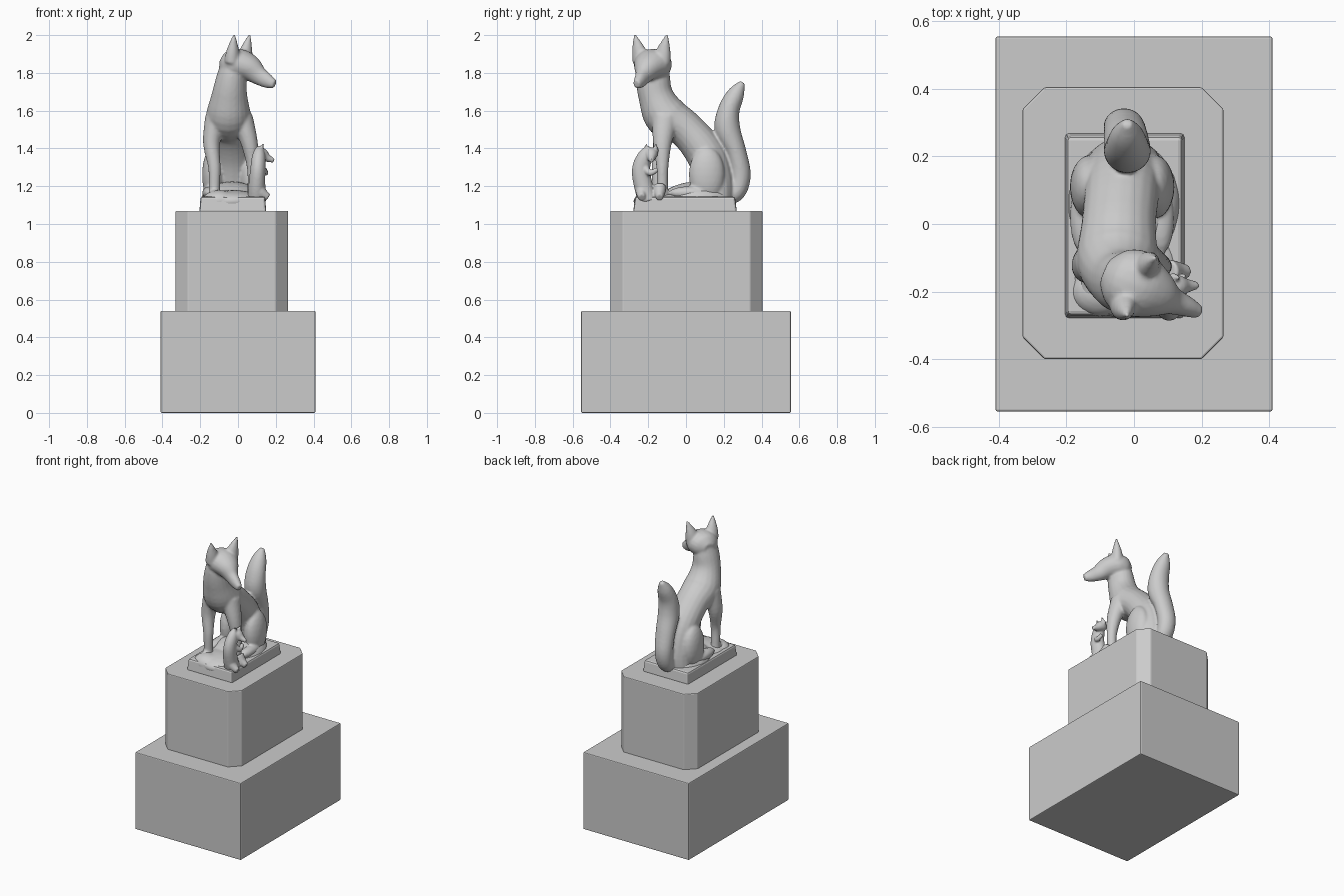
import bpy, bmesh, math
from mathutils import Vector

if "Cube" in bpy.data.objects:
    bpy.data.objects.remove(bpy.data.objects["Cube"])


def block(name, x0, x1, y0, y1, z0, z1, chamfer=0.0, edge=0.006, taper=0.0):
    """Box with optional chamfered upright corners, tapered top and softened edges."""
    bm = bmesh.new()
    bmesh.ops.create_cube(bm, size=1)
    for v in bm.verts:
        k = 1 - taper if v.co.z > 0 else 1
        v.co = ((x0 + x1) / 2 + v.co.x * k * (x1 - x0),
                (y0 + y1) / 2 + v.co.y * k * (y1 - y0),
                (z0 + z1) / 2 + v.co.z * (z1 - z0))
    if chamfer:
        upright = [e for e in bm.edges if abs(e.verts[0].co.z - e.verts[1].co.z) > 0.1]
        bmesh.ops.bevel(bm, geom=upright, offset=chamfer, segments=1, affect='EDGES')
    return finish(bm, name, edge)


def finish(bm, name, edge=0):
    bmesh.ops.recalc_face_normals(bm, faces=bm.faces[:])
    me = bpy.data.meshes.new(name)
    bm.to_mesh(me)
    bm.free()
    ob = bpy.data.objects.new(name, me)
    bpy.context.collection.objects.link(ob)
    if edge:
        m = ob.modifiers.new("edge", 'BEVEL')
        m.width = edge
        m.segments = 2
    return ob


def spline(a, b, c, d, t):
    return 0.5 * (2 * b + (c - a) * t + (2 * a - 5 * b + 4 * c - d) * t * t
                  + (3 * b - a - 3 * c + d) * t ** 3)


def loft(bm, pts, side=(1, 0, 0), n=20, steps=5):
    """Smooth limb through (x, y, z, half width along side, half depth)."""
    rows = []
    for i in range(len(pts) - 1):
        q = [pts[max(i - 1, 0)], pts[i], pts[i + 1], pts[min(i + 2, len(pts) - 1)]]
        for s in range(steps):
            rows.append([spline(*k, s / steps) for k in zip(*q)])
    rows.append(list(pts[-1]))
    P = [Vector(r[:3]) for r in rows]
    rings = []
    for i, r in enumerate(rows):
        t = (P[min(i + 1, len(P) - 1)] - P[max(i - 1, 0)]).normalized()
        u = Vector(side)
        u = (u - t * u.dot(t)).normalized()
        w = t.cross(u)
        rings.append([bm.verts.new(P[i] + u * max(r[3], .003) * math.cos(2 * math.pi * k / n)
                                   + w * max(r[4], .003) * math.sin(2 * math.pi * k / n))
                      for k in range(n)])
    for a, b in zip(rings, rings[1:]):
        for k in range(n):
            bm.faces.new((a[k], a[(k + 1) % n], b[(k + 1) % n], b[k]))
    bm.faces.new(rings[0][::-1])
    bm.faces.new(rings[-1])


def blob(bm, c, r):
    vs = bmesh.ops.create_icosphere(bm, subdivisions=3, radius=1)['verts']
    for v in vs:
        v.co = [c[i] + v.co[i] * r[i] for i in range(3)]


def sculpt(bm, name, voxel, smooth):
    """Fuse overlapping parts into one smooth carved surface."""
    ob = finish(bm, name)
    m = ob.modifiers.new("fuse", 'REMESH')
    m.mode = 'VOXEL'
    m.voxel_size = voxel
    m.use_smooth_shade = True
    m = ob.modifiers.new("soften", 'SMOOTH')
    m.factor = 0.5
    m.iterations = smooth
    return ob


# Pedestal
block("pedestal_base", -.41, .41, -.555, .555, 0, .54)
block("pedestal_upper", -.33, .265, -.40, .405, .53, 1.07, chamfer=.065)
block("statue_plinth", -.205, .15, -.28, .27, 1.06, 1.145, edge=.012, taper=.04)

# Rocky ground under the animal
bm = bmesh.new()
blob(bm, (-.03, .06, 1.12), (.17, .2, .105))
blob(bm, (-.03, -.13, 1.12), (.165, .15, .06))
blob(bm, (-.1, -.2, 1.12), (.09, .075, .06))
sculpt(bm, "ground_mound", .009, 3)

# Sitting fox
bm = bmesh.new()
# body and neck
loft(bm, [(-.03, .165, 1.10, .12, .085), (-.03, .155, 1.22, .115, .1),
          (-.035, .105, 1.37, .112, .105), (-.045, .0, 1.50, .11, .098),
          (-.05, -.105, 1.57, .12, .115), (-.045, -.16, 1.68, .095, .093),
          (-.035, -.175, 1.78, .078, .09), (-.03, -.175, 1.85, .06, .08)])
# head and snout, turned to the side
loft(bm, [(-.085, -.14, 1.83, .04, .04), (-.05, -.155, 1.835, .085, .075),
          (.005, -.178, 1.845, .102, .082), (.06, -.203, 1.825, .078, .07),
          (.11, -.226, 1.785, .043, .05), (.16, -.246, 1.755, .03, .038),
          (.195, -.262, 1.74, .02, .022)], side=(.43, .9, 0))
# ears
for bx, by, tx, ty in ((-.03, -.235, -.02, -.272), (.035, -.13, .063, -.1)):
    loft(bm, [(bx, by, 1.86, .05, .042), (bx * .7 + tx * .3, by * .6 + ty * .4, 1.92, .038, .032),
              (tx, ty, 2.005, .005, .005)], side=(.43, .9, 0))
# front legs and paws
for x0, x1, x2, y in ((-.115, -.14, -.125, -.15), (.02, .06, .08, -.125)):
    loft(bm, [(x0, -.11, 1.56, .06, .07), (x1, -.125, 1.43, .045, .05), (x2, y, 1.3, .033, .032),
              (x2, y, 1.19, .03, .03), (x2, y, 1.12, .034, .036)])
    blob(bm, (x2, y - .03, 1.15), (.035, .055, .03))
# haunches and hind feet
for s in (-1, 1):
    x = -.035
    blob(bm, (x + s * .095, .11, 1.26), (.06, .095, .15))
    blob(bm, (x + s * .115, .02, 1.165), (.04, .11, .035))
# tail
loft(bm, [(-.03, .2, 1.14, .05, .045), (-.03, .265, 1.17, .055, .05), (-.03, .288, 1.26, .06, .055),
          (-.025, .265, 1.38, .065, .055), (-.02, .22, 1.5, .07, .068),
          (-.02, .226, 1.6, .066, .058), (-.02, .265, 1.69, .048, .045),
          (-.02, .3, 1.75, .015, .015)])
sculpt(bm, "fox", .008, 4)

# Small cub leaning against the front leg
bm = bmesh.new()
loft(bm, [(.1, -.2, 1.12, .05, .05), (.1, -.225, 1.2, .045, .05), (.105, -.238, 1.29, .04, .048),
          (.11, -.215, 1.36, .035, .04), (.115, -.185, 1.4, .02, .025)])
loft(bm, [(.095, -.19, 1.375, .03, .03), (.125, -.185, 1.37, .036, .034), (.155, -.183, 1.35, .022, .022),
          (.19, -.182, 1.335, .01, .011)], side=(0, 1, 0))
for y in (-.21, -.16):
    loft(bm, [(.115, y, 1.385, .017, .015), (.135, y, 1.425, .004, .004)], side=(0, 1, 0))
# cub limbs
loft(bm, [(.12, -.22, 1.3, .022, .022), (.145, -.19, 1.27, .016, .016), (.14, -.15, 1.29, .013, .013)])
for y in (-.235, -.14):
    loft(bm, [(.1, y, 1.2, .035, .035), (.125, y, 1.165, .03, .03), (.16, y, 1.14, .018, .02)], side=(0, 1, 0))
sculpt(bm, "cub", .006, 3)
